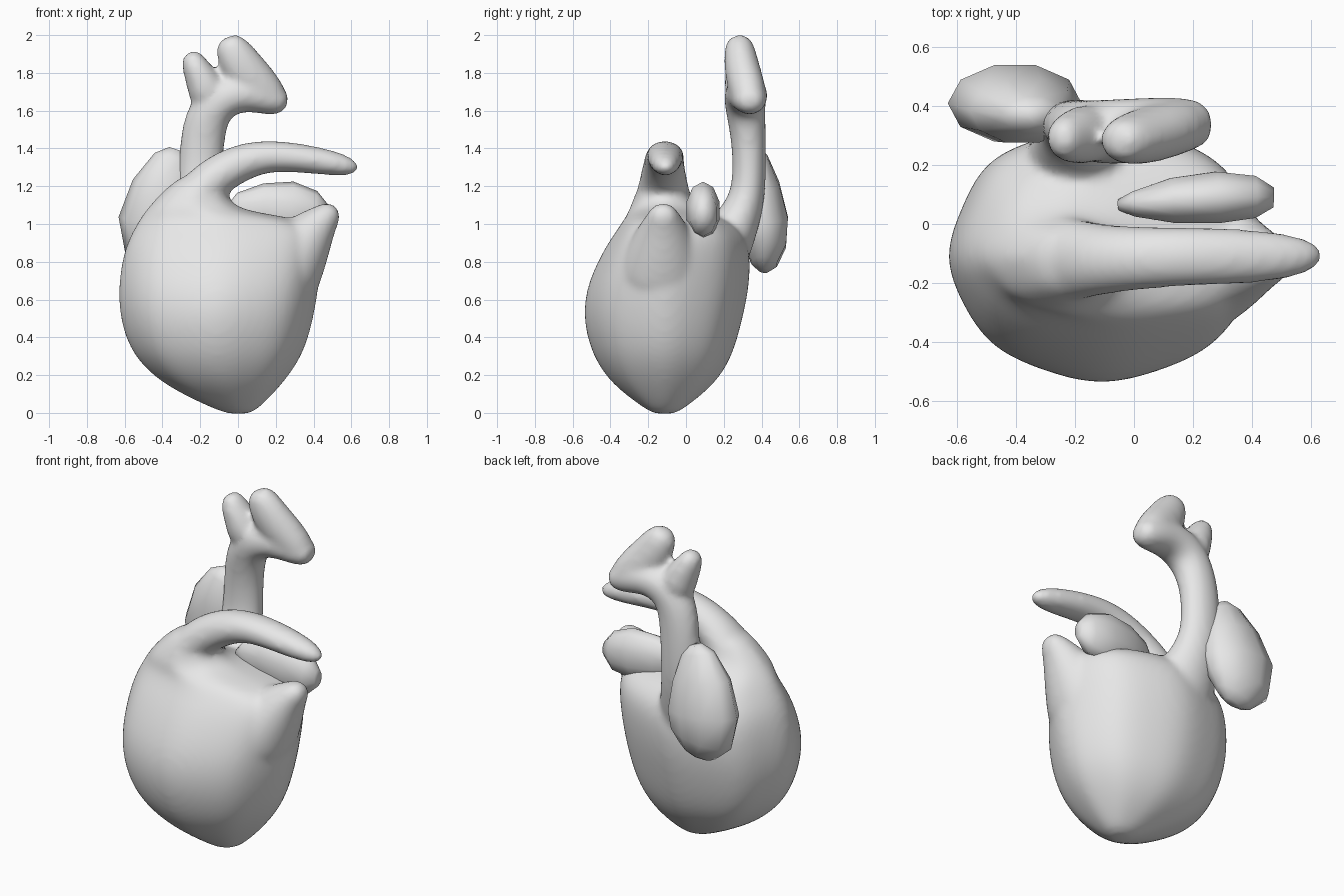
import bpy, bmesh, math
from mathutils import Vector

grey = bpy.data.materials.new("grey")
grey.diffuse_color = (0.8, 0.8, 0.8, 1)


def skin(bm, rings):
    """Bridge rings of equal size into one closed shell."""
    vr = [[bm.verts.new(p) for p in r] for r in rings]
    n = len(vr[0])
    for a, b in zip(vr, vr[1:]):
        for i in range(n):
            bm.faces.new((a[i], a[(i + 1) % n], b[(i + 1) % n], b[i]))
    bm.faces.new(vr[0][::-1])
    bm.faces.new(vr[-1])


def tube(bm, pts, n=12):
    """Tube through (x, y, z, radius in xz plane, radius along y)."""
    rings = []
    for i, p in enumerate(pts):
        a, b = pts[max(i - 1, 0)], pts[min(i + 1, len(pts) - 1)]
        t = (Vector(b[:3]) - Vector(a[:3])).normalized()
        side = Vector((0, 1, 0))
        side = (side - t * side.dot(t)).normalized()
        up = side.cross(t)
        rings.append([Vector(p[:3]) + up * p[3] * math.cos(k * math.tau / n)
                      + side * p[4] * math.sin(k * math.tau / n) for k in range(n)])
    skin(bm, rings)


def stack(bm, levels, cy, n=16):
    """Softly eight-sided rings (z, x min, x max, y min, y max)."""
    rings = []
    for z, x0, x1, y0, y1 in levels:
        c = cy if y0 < cy < y1 else (y0 + y1) / 2
        ring = []
        for k in range(n):
            s = 0.985 if k % 2 else 1.035
            if k == 6 and z < 0.9:      # fuller corner at the rear left
                s = 1.08
            u, v = s * math.cos(k * math.tau / n), s * math.sin(k * math.tau / n)
            ry = (y1 - c) if v > 0 else (c - y0)
            ring.append(((x0 + x1) / 2 + u * (x1 - x0) / 2, c + v * ry, z))
        rings.append(ring)
    skin(bm, rings)


def finish(name, bm, voxel=0, smooth=0):
    bmesh.ops.recalc_face_normals(bm, faces=bm.faces)
    me = bpy.data.meshes.new(name)
    bm.to_mesh(me)
    bm.free()
    me.materials.append(grey)
    me.polygons.foreach_set("use_smooth", [True] * len(me.polygons))
    ob = bpy.data.objects.new(name, me)
    bpy.context.collection.objects.link(ob)
    if voxel:
        s = ob.modifiers.new("round", 'SUBSURF')
        s.levels = s.render_levels = 2
        r = ob.modifiers.new("fuse", 'REMESH')
        r.mode = 'VOXEL'
        r.voxel_size = voxel
        r.use_smooth_shade = True
        s = ob.modifiers.new("soften", 'SMOOTH')
        s.factor = 0.5
        s.iterations = smooth
    return ob


# Main chamber, with a hump rising on the left
bm = bmesh.new()
stack(bm, [(-0.008, -0.05, 0.06, -0.17, -0.06),
           (0.03, -0.15, 0.12, -0.23, 0.0),
           (0.14, -0.38, 0.225, -0.38, 0.14),
           (0.25, -0.51, 0.31, -0.465, 0.22),
           (0.36, -0.585, 0.365, -0.515, 0.265),
           (0.51, -0.63, 0.405, -0.548, 0.305),
           (0.68, -0.638, 0.432, -0.528, 0.34),
           (0.87, -0.605, 0.452, -0.435, 0.345),
           (0.97, -0.555, 0.44, -0.365, 0.29),
           (1.03, -0.52, 0.33, -0.325, 0.21),
           (1.07, -0.49, 0.02, -0.305, 0.11),
           (1.13, -0.44, -0.05, -0.28, 0.03),
           (1.21, -0.36, -0.06, -0.25, 0.0),
           (1.27, -0.27, -0.08, -0.22, -0.02)], -0.11)
# Front vessel arching to the right
tube(bm, [(-0.29, -0.12, 1.04, 0.13, 0.18),
          (-0.205, -0.12, 1.175, 0.12, 0.145),
          (-0.10, -0.12, 1.268, 0.112, 0.122),
          (0.04, -0.115, 1.338, 0.102, 0.11),
          (0.19, -0.11, 1.365, 0.086, 0.103),
          (0.40, -0.11, 1.34, 0.078, 0.098),
          (0.57, -0.11, 1.31, 0.062, 0.073),
          (0.64, -0.105, 1.29, 0.025, 0.03)])
# Pointed stub on the right
tube(bm, [(0.18, -0.13, 0.65, 0.24, 0.28),
          (0.29, -0.125, 0.83, 0.20, 0.22),
          (0.385, -0.12, 0.95, 0.14, 0.15),
          (0.46, -0.12, 1.035, 0.085, 0.095),
          (0.525, -0.12, 1.09, 0.05, 0.055)])
# Rear vessel: flared trunk and bend
tube(bm, [(-0.17, 0.14, 0.78, 0.26, 0.18),
          (-0.185, 0.24, 0.95, 0.18, 0.14),
          (-0.195, 0.305, 1.08, 0.138, 0.108),
          (-0.20, 0.335, 1.20, 0.125, 0.093),
          (-0.195, 0.335, 1.40, 0.122, 0.093),
          (-0.17, 0.32, 1.56, 0.125, 0.105),
          (-0.10, 0.31, 1.67, 0.125, 0.118),
          (0.04, 0.32, 1.70, 0.105, 0.115),
          (0.17, 0.338, 1.665, 0.095, 0.102),
          (0.268, 0.345, 1.635, 0.06, 0.068)])
# Large upper branch
tube(bm, [(-0.06, 0.28, 1.995, 0.06, 0.06),
          (-0.03, 0.283, 1.92, 0.102, 0.088),
          (0.035, 0.298, 1.81, 0.125, 0.10),
          (0.14, 0.33, 1.70, 0.115, 0.102),
          (0.235, 0.343, 1.625, 0.065, 0.075)])
# Small upper branch
tube(bm, [(-0.255, 0.288, 1.915, 0.045, 0.05),
          (-0.235, 0.29, 1.85, 0.072, 0.085),
          (-0.185, 0.30, 1.76, 0.095, 0.102),
          (-0.14, 0.31, 1.64, 0.12, 0.11)])
finish("heart_body", bm, 0.018, 9)

# Egg-shaped lobe at the rear left
bm = bmesh.new()
tube(bm, [(-0.325, 0.37, 1.395, 0.04, 0.03),
          (-0.34, 0.37, 1.35, 0.105, 0.065),
          (-0.375, 0.385, 1.20, 0.185, 0.115),
          (-0.405, 0.41, 1.02, 0.228, 0.137),
          (-0.40, 0.42, 0.88, 0.20, 0.115),
          (-0.37, 0.415, 0.79, 0.12, 0.07),
          (-0.36, 0.41, 0.755, 0.05, 0.03)], 10)
finish("rear_lobe", bm)

# Flattened lobe at the right
bm = bmesh.new()
tube(bm, [(-0.05, 0.065, 1.07, 0.03, 0.02),
          (0.0, 0.068, 1.08, 0.085, 0.045),
          (0.13, 0.08, 1.08, 0.135, 0.08),
          (0.28, 0.09, 1.07, 0.155, 0.092),
          (0.41, 0.092, 1.055, 0.12, 0.075),
          (0.475, 0.09, 1.055, 0.05, 0.035)], 10)
finish("right_lobe", bm)
